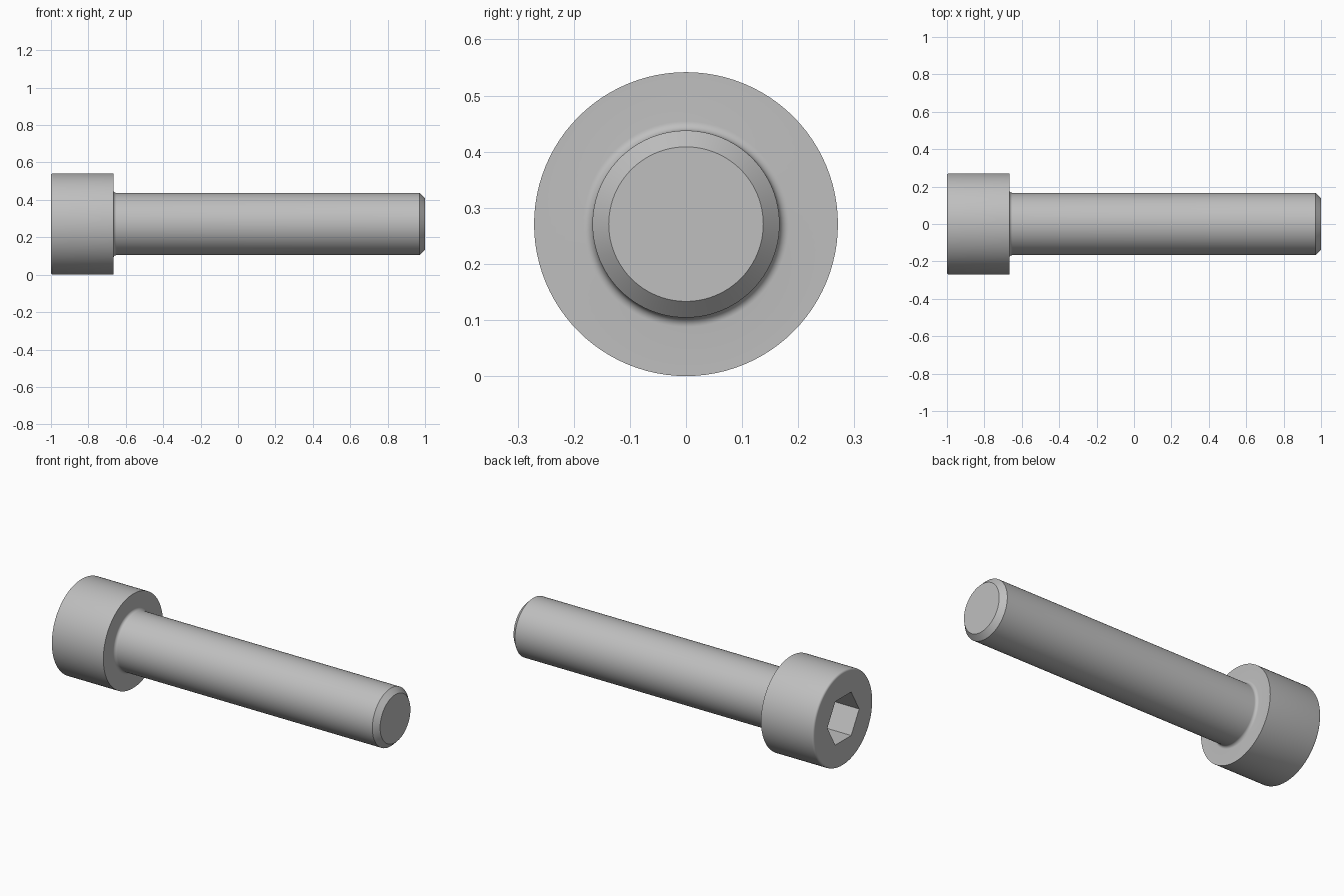
import bpy, bmesh, math

if "Cube" in bpy.data.objects:
    bpy.data.objects.remove(bpy.data.objects["Cube"])

N = 96                      # segments round the axis
AXIS_Z = 0.2708             # head radius, so the head rests on z = 0
HEAD_R, SHANK_R = 0.2708, 0.1667
HEAD_X = -0.6667            # underside of the head
SOCKET_AF, SOCKET_DEPTH = 0.25, 0.167


def circle(x, r):
    return [(x, r * math.cos(2 * math.pi * i / N), r * math.sin(2 * math.pi * i / N))
            for i in range(N)]


def hexagon(x, flats):
    # hexagon sampled at N angles, corners on +y / -y
    pts = []
    for i in range(N):
        a = 2 * math.pi * i / N
        r = flats / 2 / math.cos(a % (math.pi / 3) - math.pi / 6)
        pts.append((x, r * math.cos(a), r * math.sin(a)))
    return pts


# socket floor and mouth
rings = [hexagon(-1 + SOCKET_DEPTH, SOCKET_AF), hexagon(-1, SOCKET_AF)]
# rounded top edge of the head
e = 0.012
for k in range(6):
    a = math.pi / 2 * k / 5
    rings.append(circle(-1 + e - e * math.cos(a), HEAD_R - e + e * math.sin(a)))
rings.append(circle(HEAD_X, HEAD_R))
# fillet from head underside to shank
f = 0.0167
for k in range(9):
    a = math.pi / 2 * k / 8
    rings.append(circle(HEAD_X + f - f * math.cos(a), SHANK_R + f - f * math.sin(a)))
# shank and chamfered tip
rings += [circle(0.971, SHANK_R), circle(1.0, SHANK_R - 0.029)]

bm = bmesh.new()
loops = [[bm.verts.new((x, y, z + AXIS_Z)) for x, y, z in ring] for ring in rings]
for a, b in zip(loops, loops[1:]):
    for i in range(N):
        j = (i + 1) % N
        bm.faces.new((a[i], a[j], b[j], b[i]))
bm.faces.new(loops[0])
bm.faces.new(loops[-1])
bmesh.ops.recalc_face_normals(bm, faces=bm.faces)

mesh = bpy.data.meshes.new("socket_head_bolt")
bm.to_mesh(mesh)
bm.free()
bolt = bpy.data.objects.new("socket_head_bolt", mesh)
bpy.context.collection.objects.link(bolt)

steel = bpy.data.materials.new("grey steel")
steel.diffuse_color = (0.52, 0.52, 0.52, 1)
steel.use_nodes = True
steel.node_tree.nodes["Principled BSDF"].inputs["Base Color"].default_value = steel.diffuse_color
mesh.materials.append(steel)

bpy.context.view_layer.objects.active = bolt
bolt.select_set(True)
bpy.ops.object.shade_smooth_by_angle(angle=math.radians(30))
